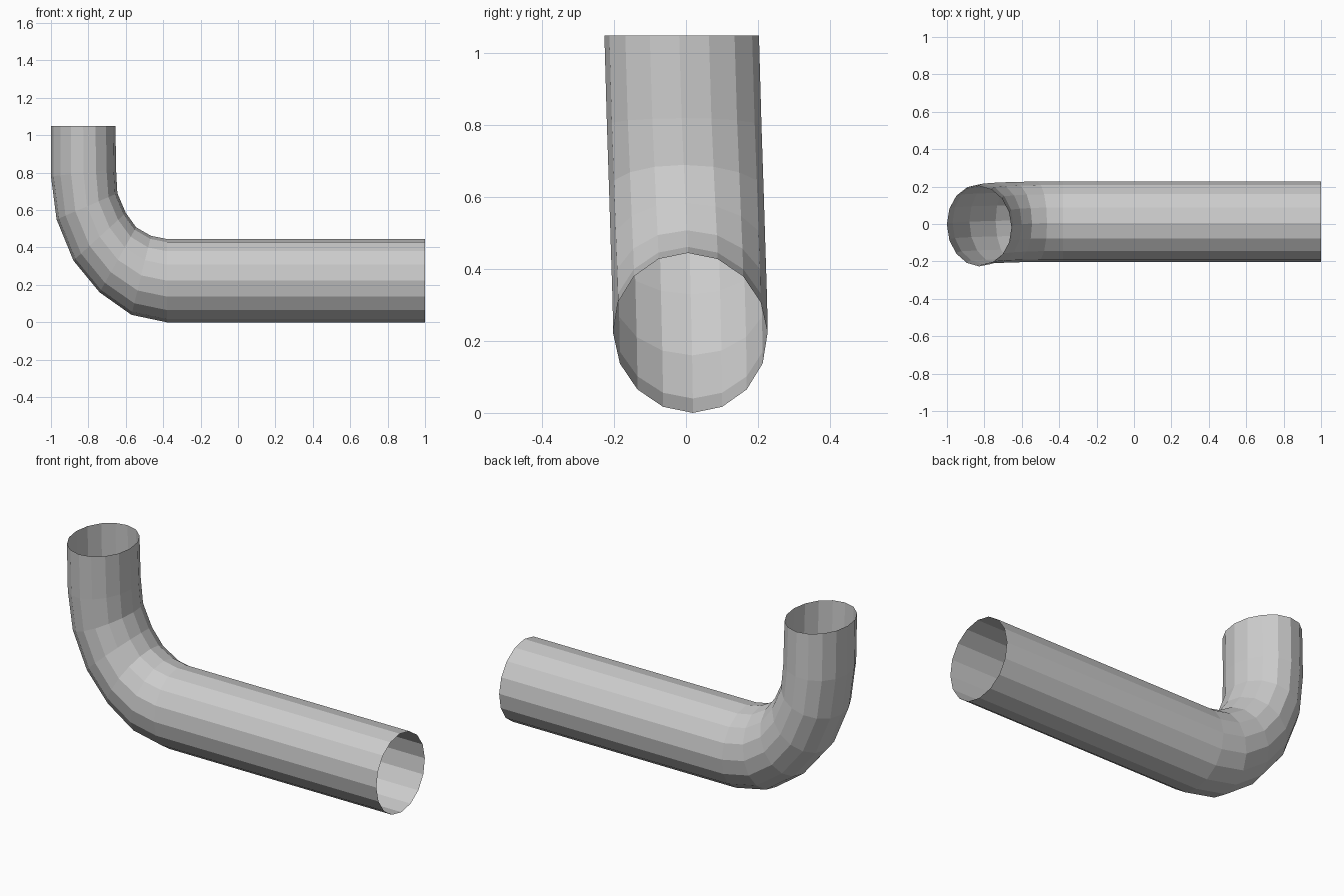
import bpy, bmesh, math

if "Cube" in bpy.data.objects:
    bpy.data.objects.remove(bpy.data.objects["Cube"])

SIDES = 16
HALF_WIDTH = 0.215

# Elbow sections, top to far end: outer (x, z), inner (x, z), sideways drift y
SECTIONS = [
    ((-1.00, 1.05), (-0.655, 1.05), -0.012),
    ((-1.00, 0.78), (-0.652, 0.82), -0.005),
    ((-0.97, 0.55), (-0.645, 0.69), 0.001),
    ((-0.88, 0.33), (-0.600, 0.585), 0.006),
    ((-0.74, 0.16), (-0.545, 0.508), 0.010),
    ((-0.57, 0.04), (-0.465, 0.462), 0.012),
    ((-0.38, 0.00), (-0.380, 0.445), 0.012),
    ((1.00, 0.00), (1.00, 0.445), 0.012),
]


def add_ring(bm, outer, inner, y):
    """Oval cross-section spanning the outer and inner bend points."""
    ring = []
    for i in range(SIDES):
        a = 2 * math.pi * i / SIDES
        t = (1 + math.cos(a)) / 2
        ring.append(bm.verts.new((
            outer[0] + (inner[0] - outer[0]) * t,
            y + HALF_WIDTH * math.sin(a) - 0.007 * math.cos(a),
            outer[1] + (inner[1] - outer[1]) * t)))
    return ring


# Open-ended, thin-walled bent pipe
bm = bmesh.new()
rings = [add_ring(bm, *s) for s in SECTIONS]
for r0, r1 in zip(rings, rings[1:]):
    for i in range(SIDES):
        j = (i + 1) % SIDES
        bm.faces.new((r0[i], r0[j], r1[j], r1[i]))
bm.normal_update()
# Make the wall face outward: the far-end bottom faces should point down
if sum(f.normal.z for f in bm.faces if f.calc_center_median().z < 0.1) > 0:
    bmesh.ops.reverse_faces(bm, faces=bm.faces[:])

mesh = bpy.data.meshes.new("elbow_pipe")
bm.to_mesh(mesh)
bm.free()
bpy.context.collection.objects.link(bpy.data.objects.new("elbow_pipe", mesh))
